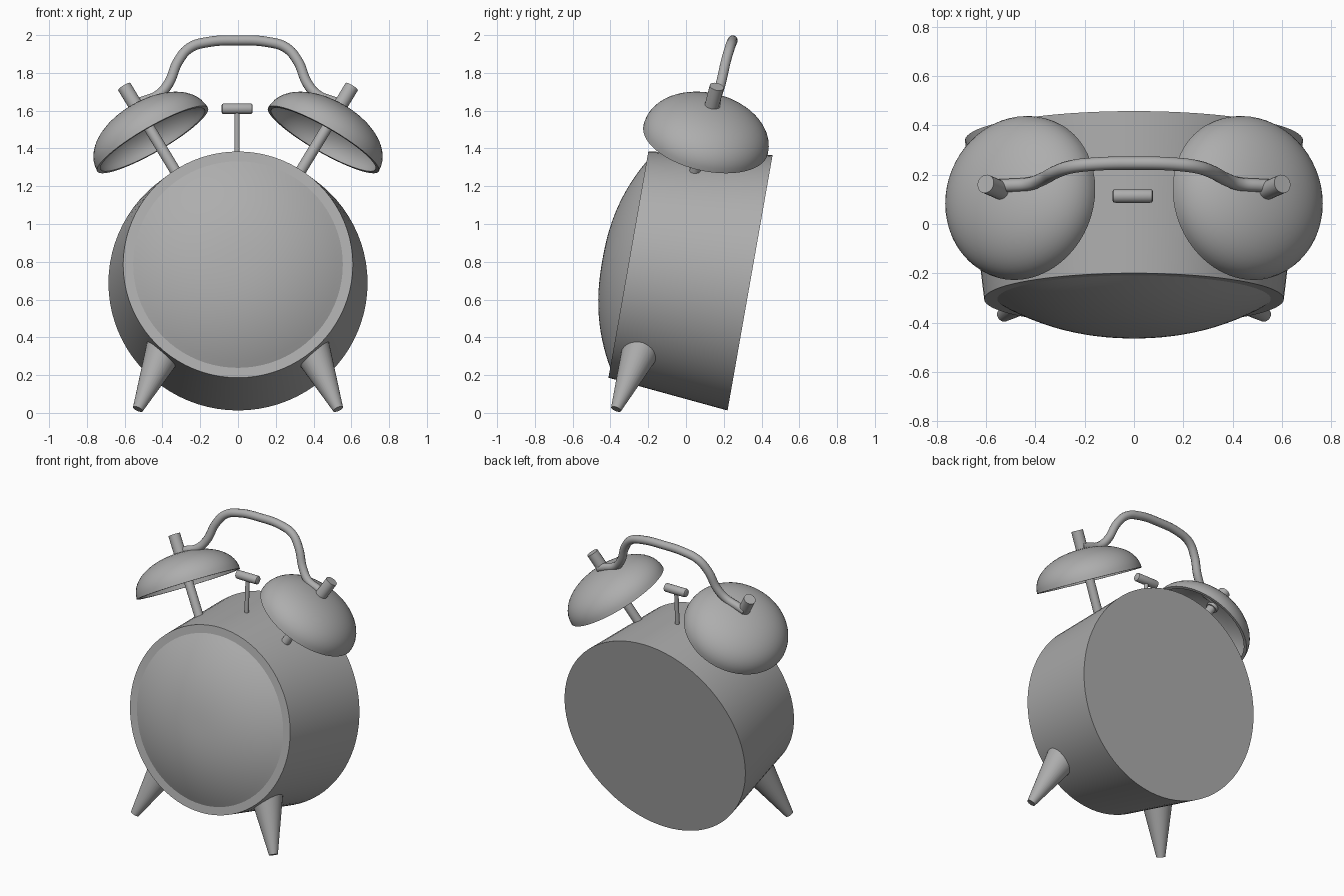
import bpy, bmesh, math
from mathutils import Vector

if "Cube" in bpy.data.objects:
    bpy.data.objects.remove(bpy.data.objects["Cube"])

grey = bpy.data.materials.new("dark_grey")
grey.diffuse_color = (0.42, 0.42, 0.42, 1)
grey.use_nodes = True
grey.node_tree.nodes["Principled BSDF"].inputs["Base Color"].default_value = grey.diffuse_color


def shade(ob, angle):
    ob.data.materials.append(grey)
    bpy.ops.object.select_all(action='DESELECT')
    ob.select_set(True)
    bpy.context.view_layer.objects.active = ob
    bpy.ops.object.shade_smooth_by_angle(angle=math.radians(angle))
    return ob


def lathe(name, origin, axis, profile, n=48):
    """Revolve (radius, height) points around an axis through origin."""
    rot = Vector(axis).to_track_quat('Z', 'Y')
    bm = bmesh.new()
    rings = []
    for r, h in profile:
        rings.append([bm.verts.new(Vector(origin) + rot @ Vector((
            r * math.cos(2 * math.pi * i / n), r * math.sin(2 * math.pi * i / n), h)))
            for i in range(1 if r == 0 else n)])
    for a, b in zip(rings, rings[1:]):
        for i in range(n):
            j = (i + 1) % n
            q = [a[i % len(a)], a[j % len(a)], b[j % len(b)], b[i % len(b)]]
            q = list(dict.fromkeys(q))
            if len(q) > 2:
                bm.faces.new(q)
    bmesh.ops.recalc_face_normals(bm, faces=bm.faces)
    me = bpy.data.meshes.new(name)
    bm.to_mesh(me)
    bm.free()
    ob = bpy.data.objects.new(name, me)
    bpy.context.collection.objects.link(ob)
    return shade(ob, 35)


def rod(name, p, q, r1, r2, n=24):
    """Closed straight or tapered rod between two points."""
    d = Vector(q) - Vector(p)
    return lathe(name, p, d, [(0, 0), (r1, 0), (r2, d.length), (0, d.length)], n)


# Tilted, tapered case
front = Vector((0, -0.305, 0.785))
axis = Vector((0, math.cos(math.radians(10)), -math.sin(math.radians(10))))
case = lathe("clock_case", front, axis,
             [(0, 0), (0.55, 0), (0.608, 0), (0.686, 0.654), (0, 0.654)], 80)
for v in case.data.vertices:
    if (v.co - front).dot(axis) > 0.5:
        v.co.z += 0.017

# Domed glass
R, H = 0.555, 0.14
dome = [(R * k / 16, H * (1 - (k / 16) ** 2.3)) for k in range(17)]
lathe("glass_dome", front, -axis, dome + [(R, -0.01), (0, -0.01)], 80)

for s, side in ((-1, "left"), (1, "right")):
    # Tapered foot
    tip, top = Vector((s * 0.53, -0.37, 0.02)), Vector((s * 0.40, -0.25, 0.31))
    rod("foot_" + side, tip, top + (top - tip) * 0.13, 0.028, 0.104, 32)

    # Bell shell: outer half oval, then inner half oval
    def oval(r, h):
        return [(r * math.sin(a) ** 0.95 if a else 0, h * abs(math.cos(a)) ** 0.95)
                for a in (math.pi / 2 * k / 14 for k in range(15))]
    prof = oval(0.338, 0.205) + oval(0.318, 0.187)[::-1]
    lathe("bell_" + side, (s * 0.452, 0.104, 1.447), (s * 0.49, 0.2, 0.85), prof, 56)

    # Bell post and thicker end knob
    low, high = Vector((s * 0.283, 0.027, 1.20)), Vector((s * 0.602, 0.163, 1.727))
    rod("bell_post_" + side, low, low.lerp(high, 0.9), 0.029, 0.029)
    rod("bell_knob_" + side, low.lerp(high, 0.75), high, 0.038, 0.038)

# Hammer stem and rounded head
rod("hammer_stem", (-0.005, 0.098, 1.32), (-0.005, 0.113, 1.60), 0.014, 0.014, 16)
lathe("hammer_head", (-0.087, 0.114, 1.61), (1, 0, 0),
      [(0, 0), (0.019, 0), (0.026, 0.004), (0.028, 0.012), (0.028, 0.152),
       (0.026, 0.16), (0.019, 0.164), (0, 0.164)], 24)

# Carrying handle
half = [(0.56, 0.155, 1.63), (0.50, 0.157, 1.65), (0.425, 0.163, 1.68), (0.37, 0.183, 1.74),
        (0.315, 0.212, 1.865), (0.255, 0.232, 1.933), (0.16, 0.243, 1.963)]
path = [(-x, y, z) for x, y, z in half] + [(0, 0.247, 1.972)] + half[::-1]
cu = bpy.data.curves.new("handle", 'CURVE')
cu.dimensions = '3D'
cu.bevel_depth = 0.027
cu.bevel_resolution = 4
cu.resolution_u = 8
cu.use_fill_caps = True
sp = cu.splines.new('BEZIER')
sp.bezier_points.add(len(path) - 1)
for bp, co in zip(sp.bezier_points, path):
    bp.co = co
    bp.handle_left_type = bp.handle_right_type = 'AUTO'
handle = bpy.data.objects.new("handle", cu)
bpy.context.collection.objects.link(handle)
bpy.ops.object.select_all(action='DESELECT')
handle.select_set(True)
bpy.context.view_layer.objects.active = handle
bpy.ops.object.convert(target='MESH')
shade(bpy.context.view_layer.objects.active, 40)
